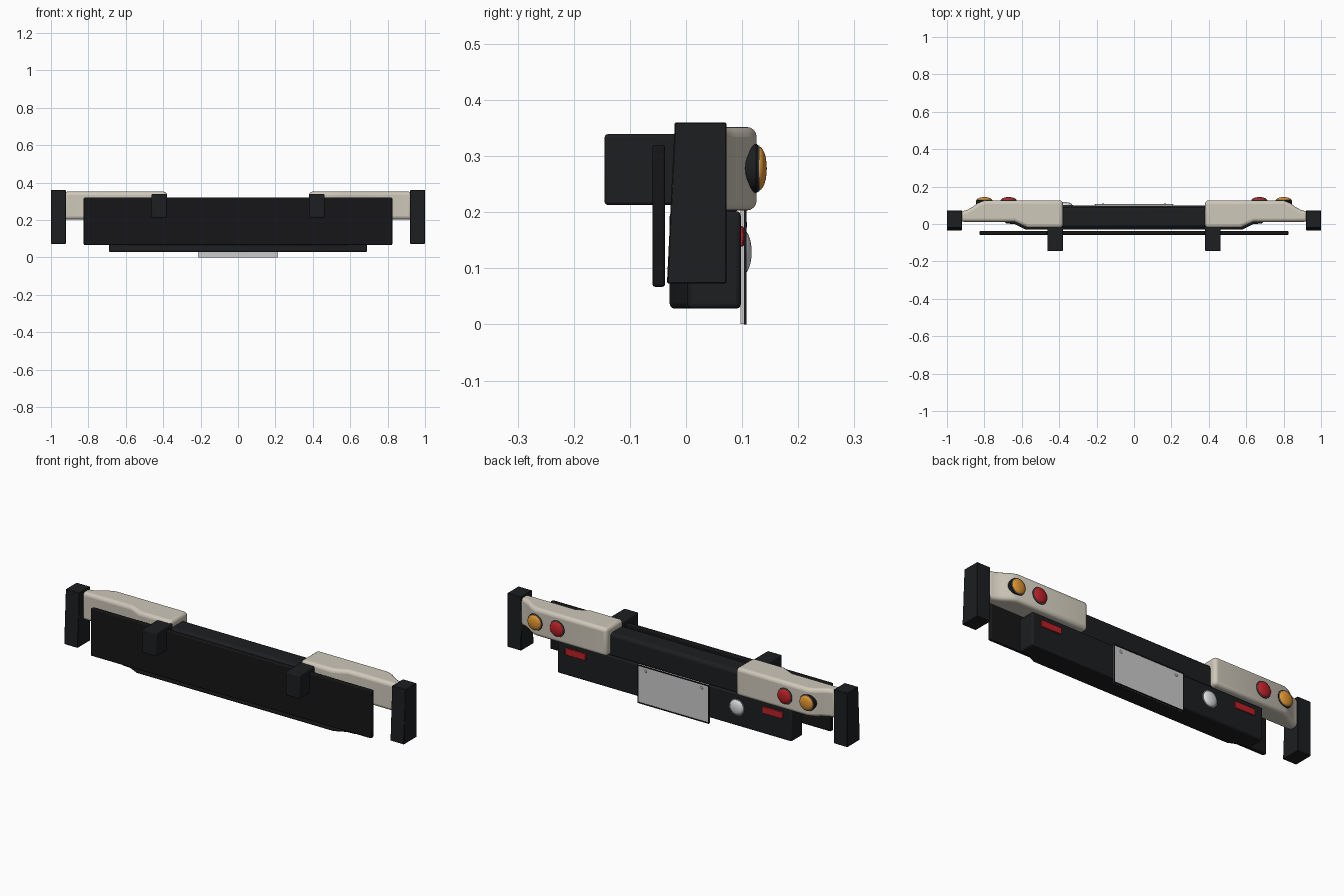
import bpy, bmesh, math
from mathutils import Vector

if "Cube" in bpy.data.objects:
    bpy.data.objects.remove(bpy.data.objects["Cube"])


def material(name, r, g, b):
    m = bpy.data.materials.new(name)
    m.diffuse_color = (r, g, b, 1)
    m.use_nodes = True
    m.node_tree.nodes["Principled BSDF"].inputs["Base Color"].default_value = m.diffuse_color
    return m


BLACK = material("black_plastic", 0.012, 0.013, 0.015)
DARK = material("dark_steel", 0.008, 0.008, 0.009)
CREAM = material("cream_paint", 0.62, 0.58, 0.49)
RED = material("red_lens", 0.5, 0.015, 0.02)
AMBER = material("amber_lens", 0.75, 0.3, 0.03)
CLEAR = material("clear_lens", 0.7, 0.72, 0.74)
PLATE = material("plate_face", 0.6, 0.61, 0.6)
METAL = material("metal", 0.35, 0.37, 0.4)


def finish(bm, name, mat, bevel=0.0, segments=3):
    bmesh.ops.recalc_face_normals(bm, faces=bm.faces)
    me = bpy.data.meshes.new(name)
    bm.to_mesh(me)
    bm.free()
    me.materials.append(mat)
    ob = bpy.data.objects.new(name, me)
    bpy.context.collection.objects.link(ob)
    if bevel:
        mod = ob.modifiers.new("bevel", 'BEVEL')
        mod.width, mod.segments = bevel, segments
        mod.limit_method, mod.angle_limit = 'ANGLE', math.radians(30)
    bpy.ops.object.select_all(action='DESELECT')
    ob.select_set(True)
    bpy.context.view_layer.objects.active = ob
    bpy.ops.object.shade_smooth_by_angle(angle=math.radians(35))
    return ob


def prism(name, points, direction, mat, bevel=0.0, segments=3):
    """Extrude a planar outline along a direction."""
    bm = bmesh.new()
    face = bm.faces.new([bm.verts.new(p) for p in points])
    ext = bmesh.ops.extrude_face_region(bm, geom=[face])
    bmesh.ops.translate(bm, vec=Vector(direction),
                        verts=[v for v in ext['geom'] if isinstance(v, bmesh.types.BMVert)])
    return finish(bm, name, mat, bevel, segments)


def box(name, x0, x1, y0, y1, z0, z1, mat, bevel=0.0, segments=2):
    pts = [(x0, y0, z0), (x1, y0, z0), (x1, y1, z0), (x0, y1, z0)]
    return prism(name, pts, (0, 0, z1 - z0), mat, bevel, segments)


def lathe(name, x, z, profile, mat):
    """Revolve (radius, y) points around an axis parallel to y."""
    bm = bmesh.new()
    vs = [bm.verts.new((x + r, y, z)) for r, y in profile]
    edges = [bm.edges.new(p) for p in zip(vs, vs[1:])]
    bmesh.ops.spin(bm, geom=vs + edges, cent=(x, 0, z), axis=(0, 1, 0),
                   angle=math.tau, steps=32)
    bmesh.ops.remove_doubles(bm, verts=bm.verts, dist=1e-5)
    return finish(bm, name, mat)


def dome(r, y, h, n=6):
    return [(0, y)] + [(r * math.cos(i * math.pi / 2 / n), y + h * math.sin(i * math.pi / 2 / n))
                       for i in range(n)] + [(0, y + h)]


# Lower valance with tapered front corners
half = [(0.69, 0.098), (0.69, 0.003), (0.64, 0.0), (0.58, -0.029)]
outline = half + [(-x, y) for x, y in reversed(half)]
prism("lower_valance", [(x, y, 0.028) for x, y in outline], (0, 0, 0.174), BLACK, 0.009)

# Centre step beam and rear face panel
box("centre_beam", -0.40, 0.40, -0.02, 0.092, 0.19, 0.318, BLACK, 0.018, 3)
box("front_panel", -0.825, 0.825, -0.06, -0.037, 0.067, 0.32, DARK, 0.005)

for s, side in ((1, "right"), (-1, "left")):
    # Painted corner, outlined in plan
    plan = [(0.38, -0.02), (0.57, -0.02), (0.64, 0.012), (0.93, 0.012), (0.93, 0.066),
            (0.895, 0.074), (0.865, 0.09), (0.835, 0.112), (0.80, 0.126), (0.38, 0.126)]
    prism("corner_" + side, [(s * x, y, 0.203) for x, y in plan], (0, 0, 0.149), CREAM, 0.018, 4)

    # End block with a raked front
    rake = [(-0.02, 0.36), (0.072, 0.36), (0.072, 0.073), (-0.034, 0.073)]
    prism("end_block_" + side, [(s * 0.92, y, z) for y, z in rake], (s * 0.08, 0, 0), BLACK, 0.002, 1)

    # Mounting bracket
    xs = sorted((s * 0.38, s * 0.463))
    box("bracket_" + side, *xs, -0.145, -0.005, 0.213, 0.339, BLACK, 0.005)

    # Round lamps: housing, rim and lens
    for kind, x, mat in (("amber", 0.80, AMBER), ("red", 0.67, RED)):
        tag = kind + "_lamp_"
        lathe(tag + "housing_" + side, s * x, 0.278,
              [(0, 0.089), (0.036, 0.089), (0.044, 0.098), (0.044, 0.125), (0.041, 0.129), (0, 0.129)], BLACK)
        lathe(tag + "rim_" + side, s * x, 0.278,
              [(0, 0.127), (0.041, 0.127), (0.041, 0.131), (0, 0.131)], METAL)
        lathe(tag + "lens_" + side, s * x, 0.278, dome(0.039, 0.130, 0.014), mat)

    # Rectangular reflector
    xs = sorted((s * 0.52, s * 0.64))
    box("reflector_" + side, *xs, 0.09, 0.103, 0.139, 0.175, RED, 0.002, 1)

    # Plate bolt
    lathe("plate_bolt_" + side, s * 0.165, 0.178, dome(0.008, 0.106, 0.003, 3), METAL)

# Reversing lamp
lathe("reverse_lamp_rim", -0.37, 0.129, [(0, 0.09), (0.043, 0.09), (0.043, 0.102), (0, 0.102)], METAL)
lathe("reverse_lamp_lens", -0.37, 0.129, dome(0.04, 0.101, 0.016), CLEAR)

# Registration plate with a thin dark border
box("plate", -0.208, 0.208, 0.097, 0.106, 0.001, 0.203, PLATE)
for i, (x0, x1, z0, z1) in enumerate(((-0.21, 0.21, 0.0, 0.006), (-0.21, 0.21, 0.198, 0.204),
                                      (-0.21, -0.204, 0.006, 0.198), (0.204, 0.21, 0.006, 0.198))):
    box("plate_border_%d" % i, x0, x1, 0.103, 0.108, z0, z1, DARK)
